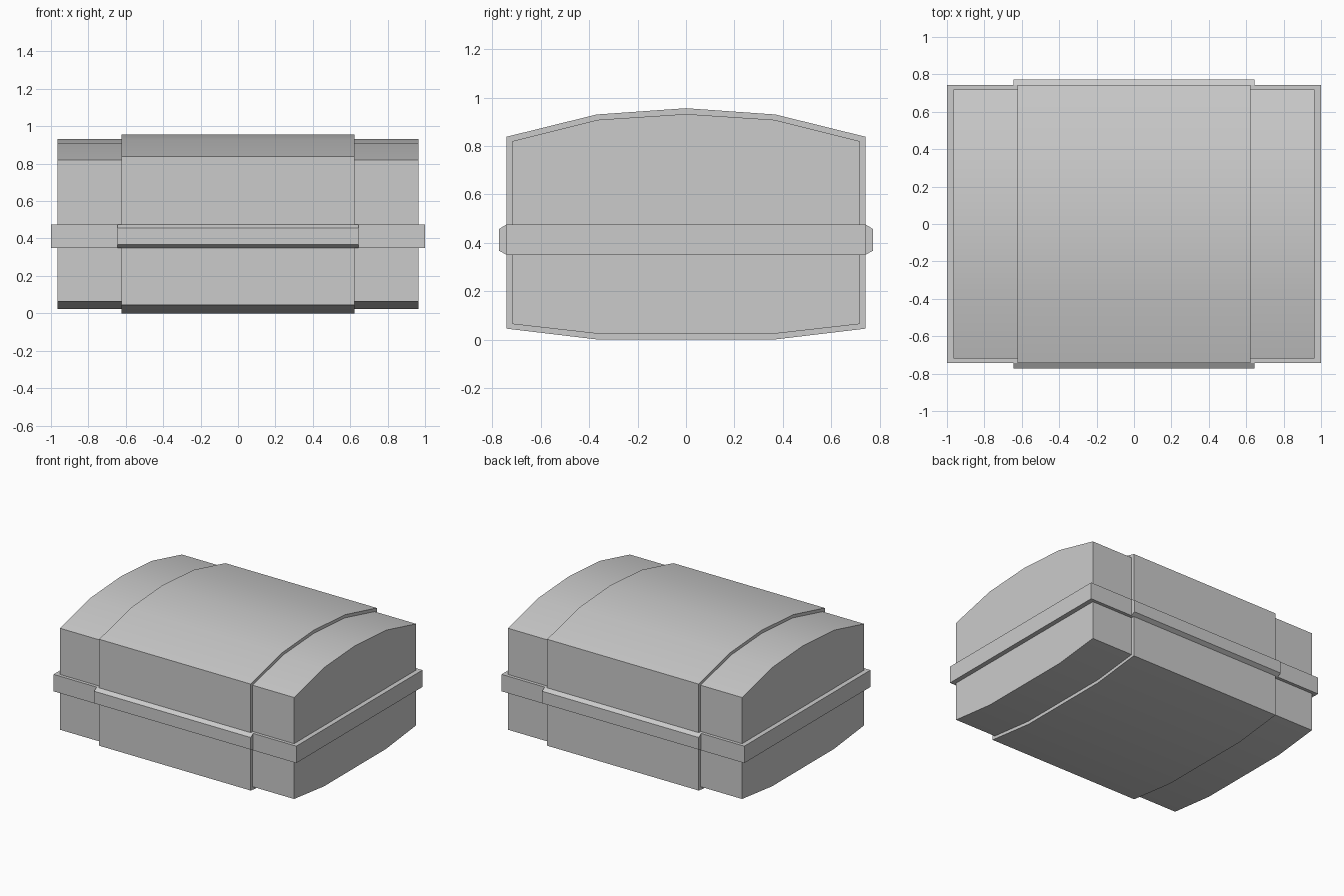
import bpy
import bmesh
import math

if "Cube" in bpy.data.objects:
    bpy.data.objects.remove(bpy.data.objects["Cube"])

SPLIT = 0.41  # height where lid meets base, hidden behind the rim


def extrude_x(name, profile, half_x):
    """Extrude a mirrored (y, z) profile along x. Profile lists the +y half."""
    loop = profile + [(-y, z) for y, z in reversed(profile) if y > 1e-6]
    bm = bmesh.new()
    left = [bm.verts.new((-half_x, y, z)) for y, z in loop]
    right = [bm.verts.new((half_x, y, z)) for y, z in loop]
    bm.faces.new(left)
    bm.faces.new(right[::-1])
    n = len(loop)
    for i in range(n):
        j = (i + 1) % n
        bm.faces.new((left[i], right[i], right[j], left[j]))
    bmesh.ops.recalc_face_normals(bm, faces=bm.faces)
    mesh = bpy.data.meshes.new(name)
    bm.to_mesh(mesh)
    bm.free()
    obj = bpy.data.objects.new(name, mesh)
    bpy.context.collection.objects.link(obj)
    bpy.ops.object.select_all(action='DESELECT')
    obj.select_set(True)
    bpy.context.view_layer.objects.active = obj
    bpy.ops.object.shade_smooth_by_angle(angle=math.radians(25))
    return obj


# Domed lid: narrow end sections and the raised middle section
extrude_x("lid_ends", [(0.718, SPLIT), (0.718, 0.82), (0.365, 0.908), (0, 0.932)], 0.965)
extrude_x("lid_middle", [(0.742, SPLIT), (0.742, 0.838), (0.37, 0.93), (0, 0.956)], 0.624)

# Base: narrow end sections and the raised middle section
extrude_x("base_ends", [(0.365, 0.024), (0.718, 0.064), (0.718, SPLIT)], 0.965)
extrude_x("base_middle", [(0.365, 0.0), (0.742, 0.045), (0.742, SPLIT)], 0.624)

# Rim around the seam, with a bevelled thicker part on the front and back
extrude_x("rim", [(0.742, 0.35), (0.742, 0.476)], 1.0)
extrude_x("rim_middle", [(0.742, 0.35), (0.772, 0.367), (0.772, 0.457), (0.742, 0.476)], 0.645)
